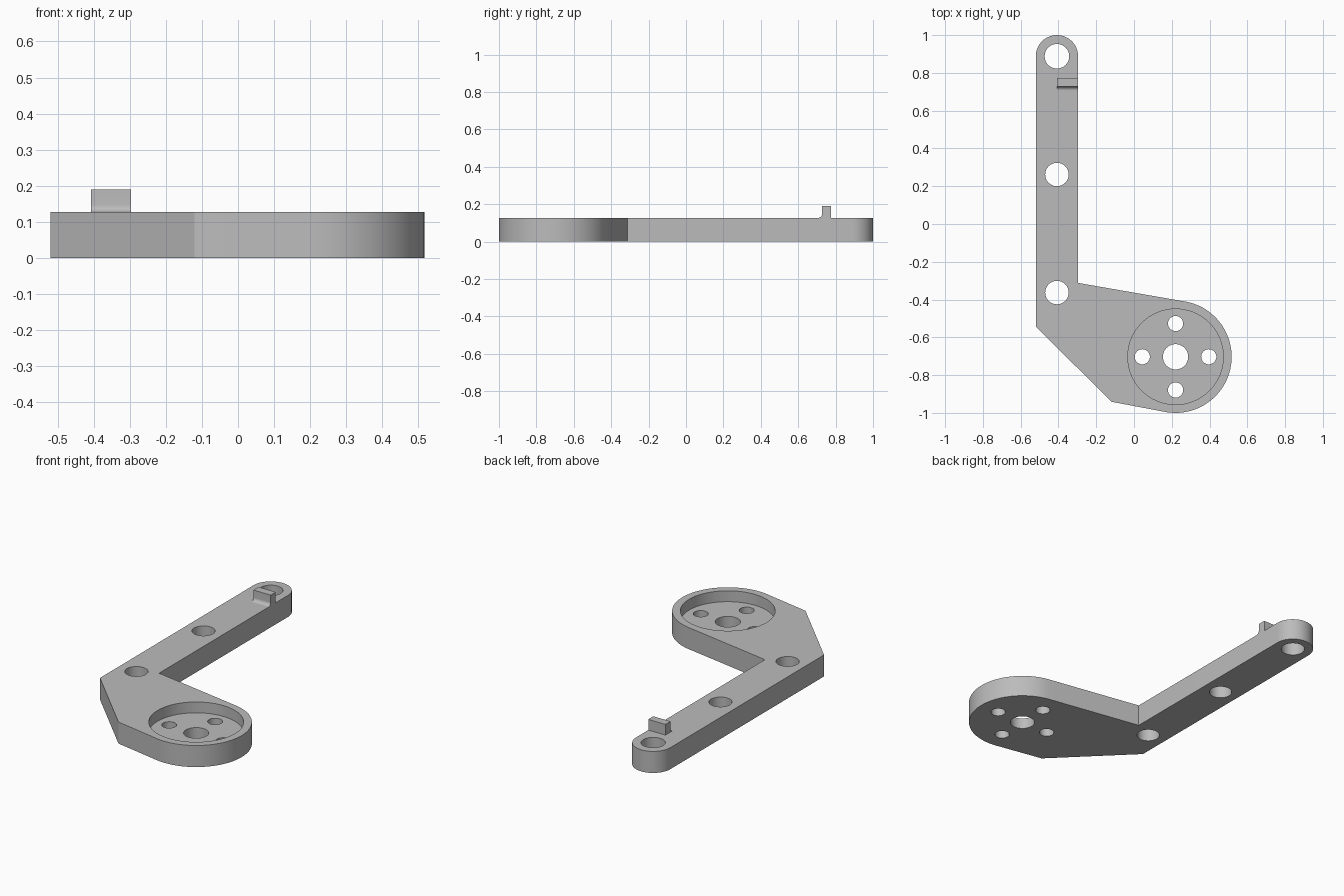
import bpy, bmesh, math

if "Cube" in bpy.data.objects:
    bpy.data.objects.remove(bpy.data.objects["Cube"])

THICK = 0.127
ARM_X, ARM_R, ARM_END = -0.408, 0.112, 0.888
HUB_X, HUB_Y, HUB_R = 0.22, -0.703, 0.297

grey = bpy.data.materials.new("plain_grey")
grey.diffuse_color = (0.5, 0.5, 0.5, 1)
grey.use_nodes = True
grey.node_tree.nodes["Principled BSDF"].inputs["Base Color"].default_value = grey.diffuse_color


def arc(cx, cy, r, start, end, n):
    """Points along an arc, angles in degrees."""
    angles = [math.radians(start + (end - start) * i / n) for i in range(n + 1)]
    return [(cx + r * math.cos(a), cy + r * math.sin(a)) for a in angles]


def prism(name, base, offset):
    """Closed profile swept along an offset."""
    bm = bmesh.new()
    face = bm.faces.new([bm.verts.new(p) for p in base])
    ext = bmesh.ops.extrude_face_region(bm, geom=[face])
    moved = [v for v in ext["geom"] if isinstance(v, bmesh.types.BMVert)]
    bmesh.ops.translate(bm, verts=moved, vec=offset)
    bmesh.ops.recalc_face_normals(bm, faces=bm.faces)
    mesh = bpy.data.meshes.new(name)
    bm.to_mesh(mesh)
    bm.free()
    mesh.materials.append(grey)
    obj = bpy.data.objects.new(name, mesh)
    bpy.context.collection.objects.link(obj)
    return obj


def activate(obj):
    bpy.ops.object.select_all(action='DESELECT')
    obj.select_set(True)
    bpy.context.view_layer.objects.active = obj


def cut_round(target, x, y, r, floor=-0.1):
    """Round hole from above down to the floor height."""
    ring = [(px, py, floor) for px, py in arc(x, y, r, 0, 360, 64)[:-1]]
    cutter = prism("hole_cutter", ring, (0, 0, 0.4 - floor))
    cutter.hide_render = True
    mod = target.modifiers.new("hole", 'BOOLEAN')
    mod.operation, mod.solver, mod.object = 'DIFFERENCE', 'EXACT', cutter
    activate(target)
    bpy.ops.object.modifier_apply(modifier=mod.name)
    bpy.data.objects.remove(cutter)


# Bent bracket plate: straight arm with rounded end, and a round hub
outline = (arc(ARM_X, ARM_END, ARM_R, 0, 180, 40)
           + [(-0.52, -0.542), (-0.12, -0.941)]
           + arc(HUB_X, HUB_Y, HUB_R, -99.5, 80.5, 56)
           + [(-0.296, -0.312)])
plate = prism("bracket_plate", [(x, y, 0) for x, y in outline], (0, 0, THICK))

# Hub pocket, then the hub and arm holes
cut_round(plate, HUB_X, HUB_Y, 0.253, 0.063)
cut_round(plate, HUB_X, HUB_Y, 0.067)
for i in range(4):
    a = i * math.pi / 2
    cut_round(plate, HUB_X + 0.176 * math.cos(a), HUB_Y + 0.176 * math.sin(a), 0.04)
for y, r in ((ARM_END, 0.065), (0.262, 0.062), (-0.363, 0.062)):
    cut_round(plate, ARM_X, y, r)

# Stop tab with a filleted foot
profile = ([(0.774, THICK), (0.774, 0.19), (0.727, 0.19)]
           + arc(0.707, THICK + 0.02, 0.02, 0, -90, 10))
tab = prism("stop_tab", [(ARM_X, y, z) for y, z in profile], (ARM_R, 0, 0))

for obj in (plate, tab):
    activate(obj)
    bpy.ops.object.shade_smooth_by_angle(angle=math.radians(30))
